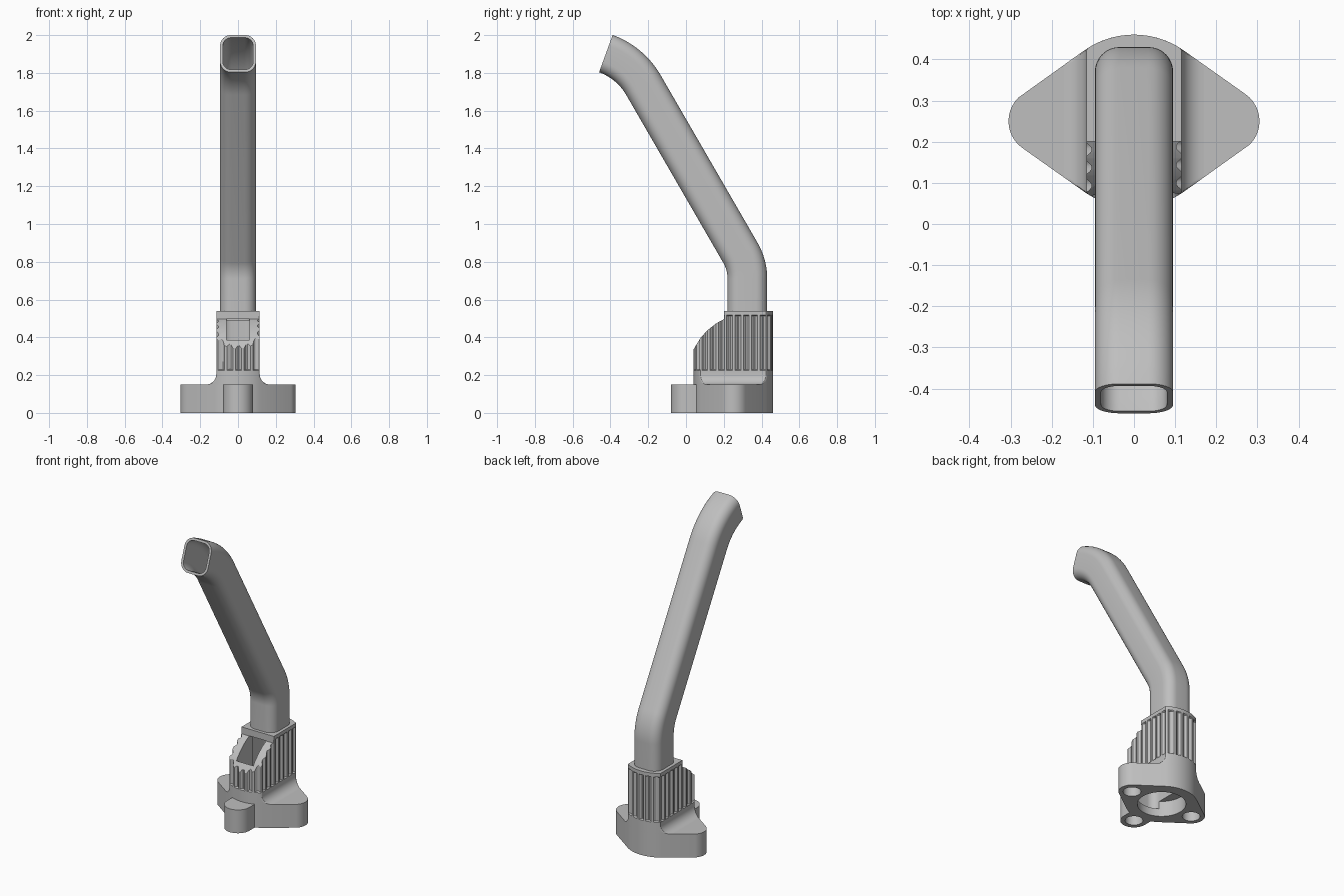
import bpy, bmesh
from math import sin, cos, pi, radians, sqrt

cube = bpy.data.objects.get("Cube")
if cube:
    bpy.data.objects.remove(cube, do_unlink=True)

grey = bpy.data.materials.new("light grey")
grey.use_nodes = True
grey.diffuse_color = (0.52, 0.52, 0.52, 1)
grey.node_tree.nodes["Principled BSDF"].inputs["Base Color"].default_value = grey.diffuse_color

# Shared plan sizes: round hub with two ears and a front lobe
HUB_Y, HUB_R = 0.25, 0.21
EAR_X, EAR_R = 0.225, 0.08
TANGENT = 54.7
HALF_W = 0.115


def finish(name, bm):
    bmesh.ops.recalc_face_normals(bm, faces=bm.faces)
    mesh = bpy.data.meshes.new(name)
    bm.to_mesh(mesh)
    bm.free()
    mesh.materials.append(grey)
    obj = bpy.data.objects.new(name, mesh)
    bpy.context.collection.objects.link(obj)
    return obj


def loft(name, rings, caps=True, closed=False):
    """Skin a list of equal-length point rings."""
    bm = bmesh.new()
    loops = [[bm.verts.new(p) for p in ring] for ring in rings]
    n = len(loops[0])
    pairs = list(zip(loops, loops[1:]))
    if closed:
        pairs.append((loops[-1], loops[0]))
    for a, b in pairs:
        for i in range(n):
            j = (i + 1) % n
            bm.faces.new((a[i], a[j], b[j], b[i]))
    if caps and not closed:
        bm.faces.new(loops[0])
        bm.faces.new(loops[-1])
    return finish(name, bm)


def prism(name, pts, lo, hi, along_x=False):
    if along_x:
        return loft(name, [[(h, a, b) for a, b in pts] for h in (lo, hi)])
    return loft(name, [[(a, b, h) for a, b in pts] for h in (lo, hi)])


def arc(cx, cy, r, a0, a1, n=12):
    return [(cx + r * cos(radians(a0 + (a1 - a0) * i / n)),
             cy + r * sin(radians(a0 + (a1 - a0) * i / n))) for i in range(n + 1)]


def circle(cx, cy, r, n=40):
    return arc(cx, cy, r, 0, 360, n)[:-1]


def rounded_rect(hx, hy, r, cy=0.0):
    pts = []
    for k, (sx, sy) in enumerate(((1, 1), (-1, 1), (-1, -1), (1, -1))):
        pts += arc(sx * (hx - r), cy + sy * (hy - r), r, 90 * k, 90 * k + 90, 8)
    return pts


def cut(target, cutters):
    for c in cutters:
        mod = target.modifiers.new("cut", "BOOLEAN")
        mod.operation, mod.solver, mod.object = "DIFFERENCE", "EXACT", c
        bpy.context.view_layer.objects.active = target
        bpy.ops.object.modifier_apply(modifier=mod.name)
        bpy.data.objects.remove(c, do_unlink=True)


def smooth(obj):
    bpy.ops.object.select_all(action="DESELECT")
    obj.select_set(True)
    bpy.context.view_layer.objects.active = obj
    bpy.ops.object.shade_smooth_by_angle(angle=radians(30))


# Base flange with blind screw holes and a wide central bore
T = TANGENT
lobe_join = 67.6
outline = (arc(0, 0, 0.08, -180, 0, 20)
           + arc(0, HUB_Y, HUB_R, -lobe_join, -T, 3)
           + arc(EAR_X, HUB_Y, EAR_R, -T, T)[1:]
           + arc(0, HUB_Y, HUB_R, T, 180 - T, 20)
           + arc(-EAR_X, HUB_Y, EAR_R, 180 - T, 180 + T)[1:]
           + arc(0, HUB_Y, HUB_R, 180 + T, 180 + lobe_join, 3))
flange = prism("flange", outline, 0, 0.15)
holes = [prism("hole", circle(x, y, 0.052), -0.1, 0.11)
         for x, y in ((EAR_X, HUB_Y), (-EAR_X, HUB_Y), (0, 0))]
holes.append(prism("bore", circle(0, HUB_Y, 0.142), -0.1, 0.1))
holes.append(prism("throat", rounded_rect(0.08, 0.165, 0.05, HUB_Y), 0.05, 0.3))
cut(flange, holes)
smooth(flange)


# Fluted socket: round hub trimmed to a flat-sided block, flared at the foot
def half_depth(x):
    a = radians(TANGENT)
    x = abs(x)
    if x < HUB_R * cos(a):
        return sqrt(HUB_R ** 2 - x * x)
    return (HUB_R - x * cos(a)) / sin(a)


GROOVE = (0, 0, 0.6, 1, 1, 0.6, 0)


def socket_ring(z, w, depth):
    pts = []
    d = half_depth(w)
    step = len(GROOVE)
    for side in (1, -1):
        n = 8 * step
        for i in range(n):
            t = (i + 0.5) / n
            g = depth * GROOVE[i % step]
            pts.append((side * (w - g), HUB_Y + side * d * (2 * t - 1), z))
        n = 5 * step
        for i in range(n):
            x = side * w * (1 - 2 * (i + 0.5) / n)
            g = 1 - depth * GROOVE[i % step] / HUB_R
            pts.append((x * g, HUB_Y + side * half_depth(x) * g, z))
    return pts


flare = 0.055
rings = [socket_ring(0.145 + flare * (1 - cos(a)),
                     HALF_W + flare * (1 - sin(a)), 0)
         for a in [pi / 2 * (0.1 + 0.9 * i / 7) for i in range(8)]]
rings = [socket_ring(0.15 + flare * (1 - cos(pi / 2 * i / 8)),
                     HALF_W + flare * (1 - sin(pi / 2 * i / 8)), 0) for i in range(9)]
for z, depth in ((0.225, 0), (0.23, 0.012), (0.512, 0.012), (0.517, 0), (0.54, 0)):
    rings.append(socket_ring(z, HALF_W, depth))
socket = loft("fluted_socket", rings)

# Curved front cut, window, lower throat and tube passage
slope = [(0.0, 0.28), (0.045, 0.345), (0.08, 0.402), (0.12, 0.443),
         (0.16, 0.474), (0.2, 0.496), (0.2, 0.6), (0.0, 0.6)]
window = [(-0.06, 0.07), (0.06, 0.07), (0.06, 0.3), (-0.06, 0.3)]
cut(socket, [prism("front_cut", slope, -0.3, 0.3, along_x=True),
             prism("window", window, 0.2, 0.497),
             prism("throat", rounded_rect(0.08, 0.165, 0.05, HUB_Y), 0.1, 0.24),
             prism("passage", rounded_rect(0.085, 0.095, 0.05, 0.325), 0.2, 0.6)])
smooth(socket)

# Hollow tube path in the side plane: (y, z, lean from vertical)
path = [(0.325, 0.49, 0.0)]


def bend(radius, a0, a1, y, z, n=14):
    """Append a forward bend that starts at y, z."""
    for i in range(n + 1):
        a = radians(a0 + (a1 - a0) * i / n)
        path.append((y + radius * (cos(a) - cos(radians(a0))),
                     z + radius * (sin(a) - sin(radians(a0))), a))


bend(0.275, 0, 30, 0.325, 0.71)
bend(0.38, 30, 70, -0.225, 1.735)


def tube_rings(hx, hd, r):
    return [[(u, y + v * cos(a), z + v * sin(a)) for u, v in rounded_rect(hx, hd, r)]
            for y, z, a in path]


outer = tube_rings(0.095, 0.105, 0.06)
inner = tube_rings(0.08, 0.09, 0.045)
tube = loft("bent_tube", outer + inner[::-1], closed=True)
smooth(tube)
